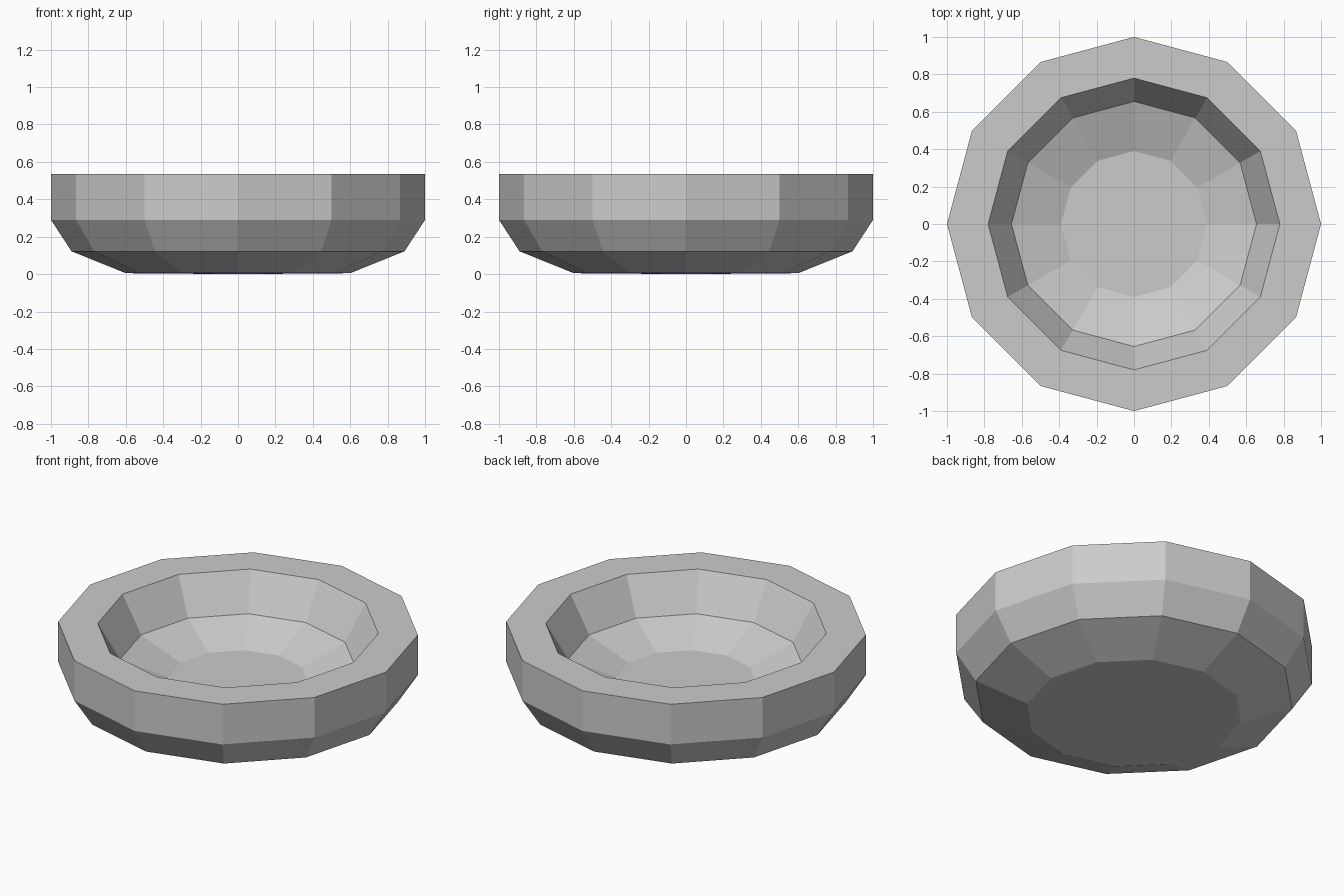
import bpy, bmesh, math

if "Cube" in bpy.data.objects:
    bpy.data.objects.remove(bpy.data.objects["Cube"])

SIDES = 12

def lathe(name, profile):
    """Spin an (r, z) profile that starts and ends on the axis."""
    bm = bmesh.new()
    rings = []
    for r, z in profile:
        if r == 0:
            rings.append([bm.verts.new((0, 0, z))])
        else:
            rings.append([bm.verts.new((r * math.cos(2 * math.pi * i / SIDES),
                                        r * math.sin(2 * math.pi * i / SIDES), z))
                          for i in range(SIDES)])
    for a, b in zip(rings, rings[1:]):
        for i in range(SIDES):
            j = (i + 1) % SIDES
            if len(a) == 1:
                bm.faces.new((a[0], b[j], b[i]))
            elif len(b) == 1:
                bm.faces.new((a[i], a[j], b[0]))
            else:
                bm.faces.new((a[i], a[j], b[j], b[i]))
    bmesh.ops.recalc_face_normals(bm, faces=bm.faces)
    mesh = bpy.data.meshes.new(name)
    bm.to_mesh(mesh)
    bm.free()
    obj = bpy.data.objects.new(name, mesh)
    bpy.context.collection.objects.link(obj)
    return obj

# Thick faceted bowl: underside, outer wall, flat rim, stepped hollow, floor
lathe("bowl", [(0, 0), (0.6, 0.005), (0.89, 0.122), (1, 0.29), (1, 0.535),
               (0.78, 0.535), (0.655, 0.32), (0.39, 0.22), (0, 0.22)])
